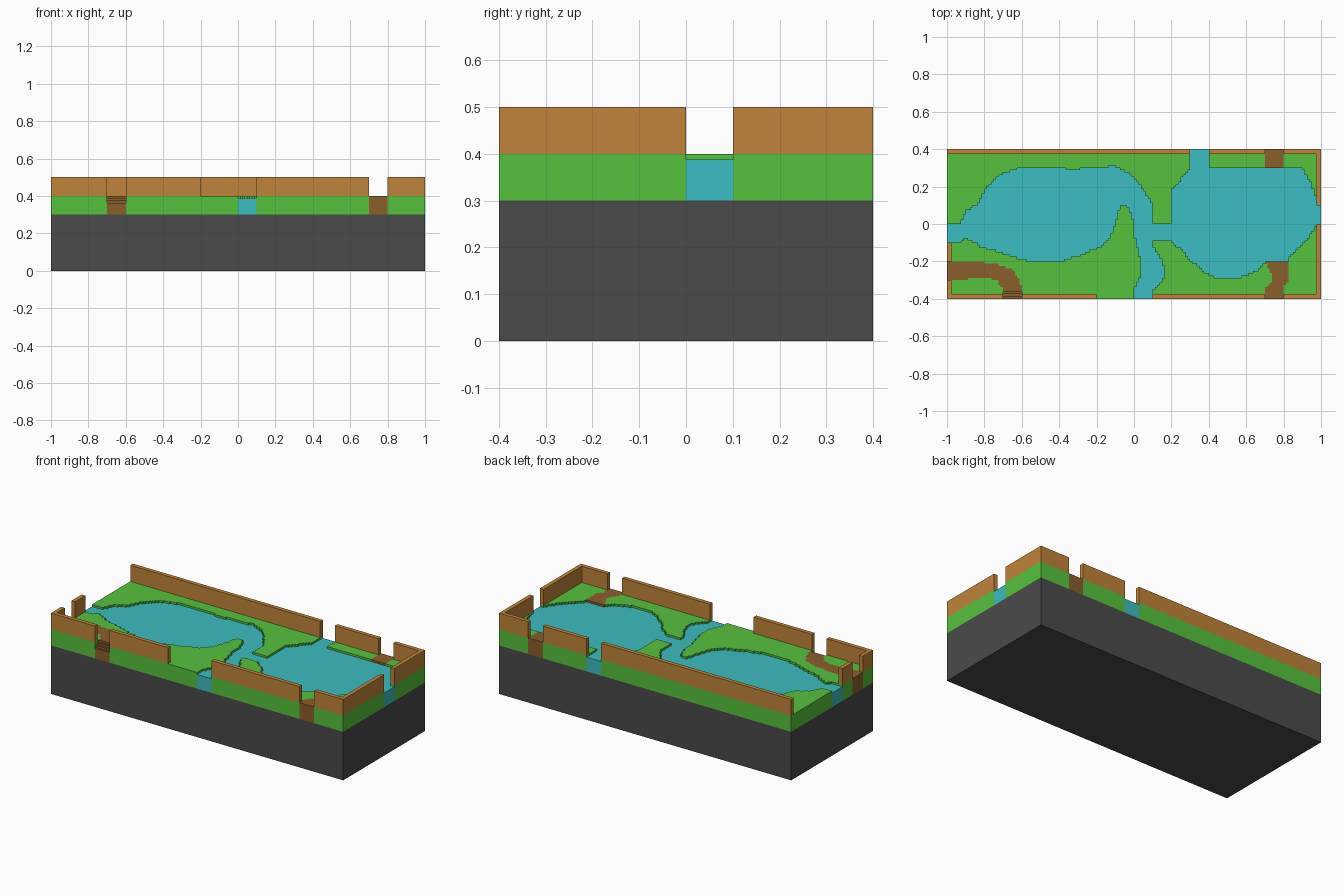
import bpy
import bmesh

cube = bpy.data.objects.get("Cube")
if cube:
    bpy.data.objects.remove(cube, do_unlink=True)

CELL = 0.0125          # ground is stepped on this grid
NX, NY = 160, 64
GROUND, GRASS_TOP, WATER_TOP, WALL_TOP = 0.3, 0.4, 0.3875, 0.5


def material(name, rgb):
    m = bpy.data.materials.new(name)
    m.use_nodes = True
    m.diffuse_color = (*rgb, 1)
    m.node_tree.nodes["Principled BSDF"].inputs["Base Color"].default_value = (*rgb, 1)
    return m


STONE = material("dark_stone", (0.069, 0.069, 0.069))
GRASS = material("grass_green", (0.093, 0.539, 0.047))
WATER = material("water_teal", (0.045, 0.509, 0.539))
DIRT = material("dirt_brown", (0.258, 0.112, 0.025))
WOOD = material("wood_orange", (0.527, 0.231, 0.042))


def finish(bm, name, mat):
    bmesh.ops.recalc_face_normals(bm, faces=bm.faces)
    mesh = bpy.data.meshes.new(name)
    bm.to_mesh(mesh)
    bm.free()
    mesh.materials.append(mat)
    obj = bpy.data.objects.new(name, mesh)
    bpy.context.collection.objects.link(obj)
    return obj


def box(name, mat, x0, x1, y0, y1, z0, z1):
    bm = bmesh.new()
    bmesh.ops.create_cube(bm, size=1)
    for v in bm.verts:
        v.co = (x1 if v.co.x > 0 else x0,
                y1 if v.co.y > 0 else y0,
                z1 if v.co.z > 0 else z0)
    return finish(bm, name, mat)


def inside(poly, x, y):
    hit = False
    for (xa, ya), (xb, yb) in zip(poly, poly[1:] + poly[:1]):
        if (ya > y) != (yb > y) and x < xa + (y - ya) * (xb - xa) / (yb - ya):
            hit = not hit
    return hit


def rect(x0, x1, y0, y1):
    return [(x0, y0), (x1, y0), (x1, y1), (x0, y1)]


# Water outlines
west_lake = [(-1, 0), (-.93, 0), (-.9, .07), (-.83, .11), (-.8, .18), (-.72, .26),
             (-.6, .302), (-.41, .302), (-.34, .29), (-.16, .302), (-.11, .315),
             (-.01, .26), (.06, .17), (.1, .1), (.1, -.1), (.01, -.1), (-.01, .05),
             (-.04, .1), (-.075, .1), (-.1, 0), (-.13, -.08), (-.18, -.12),
             (-.29, -.17), (-.4, -.2), (-.56, -.2), (-.69, -.16), (-.82, -.12),
             (-.9, -.07), (-.93, -.1), (-1, -.1)]
river = [(.01, -.09), (.1, -.09), (.1, -.12), (.14, -.18), (.16, -.235), (.155, -.3),
         (.1, -.36), (.1, -.4), (0, -.4), (0, -.34), (.03, -.3), (.04, -.235), (.025, -.14)]
east_lake = [(.2, 0), (.2, .18), (.26, .25), (.3, .3), (.9, .3), (.95, .21),
             (.975, .13), (.975, 0), (.93, -.08), (.83, -.18), (.82, -.2), (.7, -.2),
             (.66, -.245), (.57, -.285), (.43, -.285), (.36, -.245), (.3, -.19),
             (.245, -.13), (.19, -.09)]
waters = [west_lake, river, east_lake,
          rect(.09, .21, -.0875, 0),    # channel between the lakes
          rect(.3, .4, .29, .4),        # back outlet
          rect(.96, 1, 0, .1)]          # right outlet

# Path outlines
west_path = [(-1, -.2), (-.84, -.2), (-.74, -.215), (-.65, -.245), (-.61, -.3),
             (-.6, -.35), (-.7, -.35), (-.73, -.3), (-.82, -.285), (-.93, -.3), (-1, -.3)]
front_path = [(.7, -.2), (.82, -.2), (.83, -.29), (.8, -.34), (.8, -.4), (.7, -.4),
              (.7, -.35), (.74, -.3), (.73, -.26)]
paths = [west_path, front_path, rect(.7, .8, .3, .4)]
stairs_area = [rect(-.7, -.6, -.4, -.35)]

# Sort each ground cell into a kind
cells = {"stairs": [], "water": [], "path": [], "grass": []}
for i in range(NX):
    for j in range(NY):
        x, y = -1 + (i + .5) * CELL, -.4 + (j + .5) * CELL
        kind = "grass"
        for k, polys in (("stairs", stairs_area), ("water", waters), ("path", paths)):
            if any(inside(p, x, y) for p in polys):
                kind = k
                break
        cells[kind].append((i, j))


def ground_layer(name, mat, kind, top):
    """Merge the cells of one kind and raise them into a solid slab."""
    bm = bmesh.new()
    corners = {}

    def corner(i, j):
        if (i, j) not in corners:
            corners[i, j] = bm.verts.new((-1 + i * CELL, -.4 + j * CELL, GROUND))
        return corners[i, j]

    for i, j in cells[kind]:
        bm.faces.new([corner(i, j), corner(i + 1, j), corner(i + 1, j + 1), corner(i, j + 1)])
    bmesh.ops.dissolve_limit(bm, angle_limit=0.01, verts=bm.verts, edges=bm.edges)
    out = bmesh.ops.extrude_face_region(bm, geom=bm.faces[:], use_keep_orig=True)
    raised = [g for g in out["geom"] if isinstance(g, bmesh.types.BMVert)]
    bmesh.ops.translate(bm, verts=raised, vec=(0, 0, top - GROUND))
    return finish(bm, name, mat)


box("stone_base", STONE, -1, 1, -.4, .4, 0, GROUND)
ground_layer("grass", GRASS, "grass", GRASS_TOP)
ground_layer("water", WATER, "water", WATER_TOP)
ground_layer("dirt_paths", DIRT, "path", GRASS_TOP)

# Stairs dropping to the front edge
for s in range(4):
    y = -.4 + s * CELL
    box(f"stair_{s + 1}", DIRT, -.7, -.6, y, y + CELL, GROUND, .3625 + s * CELL)

# Fence walls, broken by gaps for water and paths
T = 0.025
for n, (a, b) in enumerate([(-1, -.7), (-.6, -.2), (.1, .7), (.8, 1)], 1):
    box(f"front_wall_{n}", WOOD, a, b, -.4, -.4 + T, GRASS_TOP, WALL_TOP)
for n, (a, b) in enumerate([(-1, .3), (.4, .7), (.8, 1)], 1):
    box(f"back_wall_{n}", WOOD, a, b, .4 - T, .4, GRASS_TOP, WALL_TOP)
for n, (a, b) in enumerate([(-.4 + T, 0), (.1, .4 - T)], 1):
    box(f"left_wall_{n}", WOOD, 1 - T, 1, a, b, GRASS_TOP, WALL_TOP)
for n, (a, b) in enumerate([(-.4 + T, -.3), (-.2, -.1)], 1):
    box(f"right_wall_{n}", WOOD, -1, -1 + T, a, b, GRASS_TOP, WALL_TOP)
